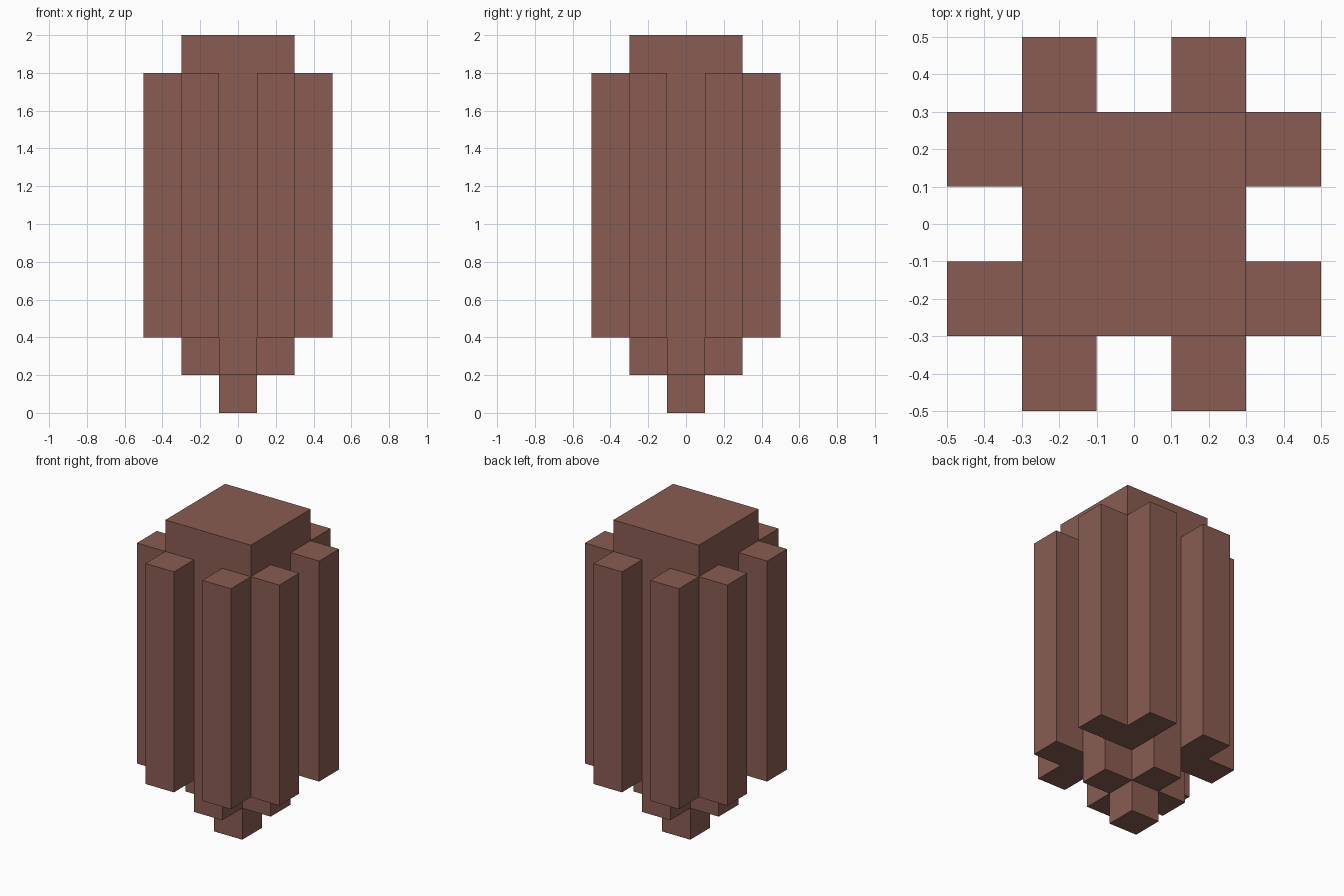
import bpy
import bmesh
from mathutils import Matrix, Vector

cube = bpy.data.objects.get("Cube")
if cube:
    bpy.data.objects.remove(cube, do_unlink=True)

BROWN = (0.25, 0.108, 0.084, 1.0)
brown = bpy.data.materials.new("reddish brown")
brown.use_nodes = True
brown.diffuse_color = BROWN
brown.node_tree.nodes["Principled BSDF"].inputs["Base Color"].default_value = BROWN

UNIT = 0.2  # edge of one block


def prism(name, outline, bottom, top):
    """Extrude a flat outline from bottom to top; all sizes in blocks."""
    bm = bmesh.new()
    base = bm.faces.new([bm.verts.new((x * UNIT, y * UNIT, bottom * UNIT))
                         for x, y in outline])
    side = bmesh.ops.extrude_face_region(bm, geom=[base], use_keep_orig=True)
    lifted = [g for g in side["geom"] if isinstance(g, bmesh.types.BMVert)]
    bmesh.ops.translate(bm, vec=(0, 0, (top - bottom) * UNIT), verts=lifted)
    bmesh.ops.recalc_face_normals(bm, faces=bm.faces)
    mesh = bpy.data.meshes.new(name)
    bm.to_mesh(mesh)
    bm.free()
    mesh.materials.append(brown)
    obj = bpy.data.objects.new(name, mesh)
    bpy.context.collection.objects.link(obj)
    return obj


def quarter_turns(points):
    """Repeat points around the vertical axis in four quarter turns."""
    turn = Matrix(((0, -1), (1, 0)))
    spun = [Vector(p) for p in points]
    result = []
    for _ in range(4):
        result += [tuple(p) for p in spun]
        spun = [turn @ p for p in spun]
    return result


# Central body, cross-shaped neck and the small tip beneath
prism("core", quarter_turns([(1.5, 1.5)]), 2, 10)
prism("cross_base", quarter_turns([(1.5, -0.5), (1.5, 0.5), (0.5, 0.5)]), 1, 2)
prism("bottom_tip", quarter_turns([(0.5, 0.5)]), 0, 1)

# Two upright ribs on each of the four sides
corners = ((-0.5, -0.5), (0.5, -0.5), (0.5, 0.5), (-0.5, 0.5))
sides = {"left": (1, 0), "right": (-1, 0), "front": (0, -1), "back": (0, 1)}
for side_name, (dx, dy) in sides.items():
    for number, shift in enumerate((-1, 1), 1):
        cx, cy = 2 * dx + shift * dy, 2 * dy + shift * dx
        prism(f"{side_name}_rib_{number}",
              [(cx + x, cy + y) for x, y in corners], 2, 9)
